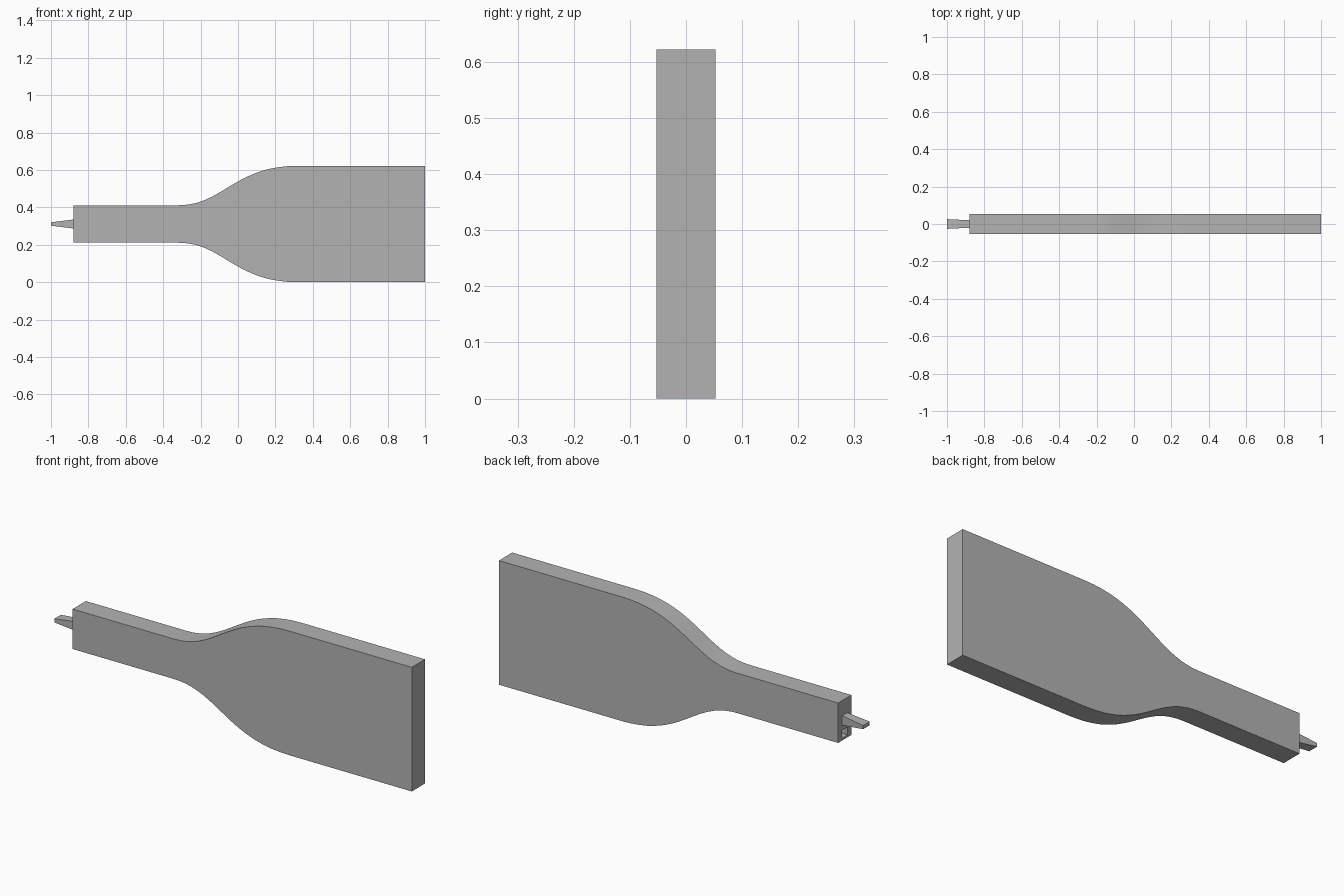
import bpy
import bmesh
from mathutils import Vector
from mathutils.geometry import interpolate_bezier

cube = bpy.data.objects.get("Cube")
if cube:
    bpy.data.objects.remove(cube, do_unlink=True)

MID = 0.311          # height of the long axis
HALF_DEPTH = 0.0525
NECK, WIDE = 0.1, MID
END = -0.88          # neck end of the body

grey = bpy.data.materials.new("plain grey")
grey.use_nodes = True
grey.diffuse_color = (0.45, 0.45, 0.45, 1)
grey.node_tree.nodes["Principled BSDF"].inputs["Base Color"].default_value = grey.diffuse_color


def finish(name, bm):
    bmesh.ops.recalc_face_normals(bm, faces=bm.faces)
    mesh = bpy.data.meshes.new(name)
    bm.to_mesh(mesh)
    bm.free()
    mesh.materials.append(grey)
    obj = bpy.data.objects.new(name, mesh)
    bpy.context.collection.objects.link(obj)
    return obj


def tapered_block(name, x0, x1, size0, size1, z):
    """Block along x with (depth, height) half sizes at each end."""
    bm = bmesh.new()
    bmesh.ops.create_cube(bm, size=2)
    for v in bm.verts:
        depth, height = size0 if v.co.x < 0 else size1
        v.co = (x0 if v.co.x < 0 else x1, v.co.y * depth, z + v.co.z * height)
    return finish(name, bm)


# Body: mirrored shoulder profile, extruded through its depth
shoulder = interpolate_bezier(Vector((-0.32, NECK)), Vector((-0.08, NECK)),
                              Vector((-0.02, WIDE)), Vector((0.32, WIDE)), 20)
upper = [(END, NECK)] + [(p.x, p.y) for p in shoulder] + [(1, WIDE)]
outline = [(x, MID + h) for x, h in upper] + [(x, MID - h) for x, h in reversed(upper)]
bm = bmesh.new()
front = bm.faces.new([bm.verts.new((x, -HALF_DEPTH, z)) for x, z in outline])
back = bmesh.ops.extrude_face_region(bm, geom=[front])["geom"]
bmesh.ops.translate(bm, vec=(0, 2 * HALF_DEPTH, 0),
                    verts=[g for g in back if isinstance(g, bmesh.types.BMVert)])
body = finish("body", bm)

# Small socket in the neck end, below the tab
cutter = tapered_block("socket_cutter", END - 0.05, END + 0.04,
                       (0.022, 0.02), (0.022, 0.02), 0.243)
cutter.hide_render = True
cut = body.modifiers.new("socket", "BOOLEAN")
cut.operation = "DIFFERENCE"
cut.solver = "EXACT"
cut.object = cutter
bpy.ops.object.select_all(action="DESELECT")
body.select_set(True)
bpy.context.view_layer.objects.active = body
bpy.ops.object.modifier_apply(modifier=cut.name)
bpy.data.objects.remove(cutter, do_unlink=True)
bpy.ops.object.shade_smooth_by_angle()

# Wedge tab: thins in height and flares in depth toward its tip
tapered_block("end_tab", -1, END, (0.026, 0.009), (0.02, 0.024), MID)
